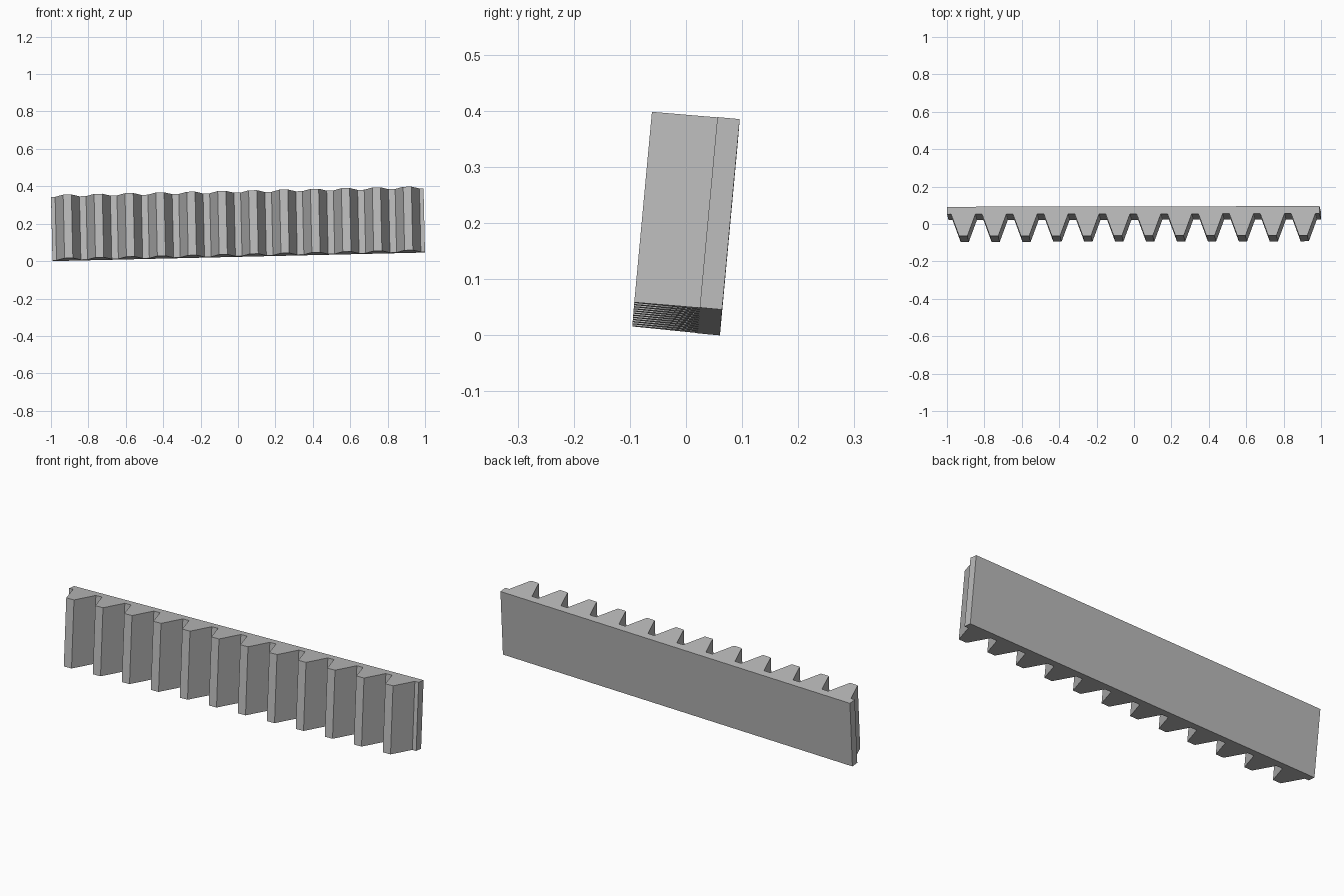
import bpy, bmesh, math
from mathutils import Matrix, Vector, Euler

cube = bpy.data.objects.get("Cube")
if cube:
    bpy.data.objects.remove(cube, do_unlink=True)

TEETH, PITCH, HALF_LEN = 12, 0.1653, 0.996
HEIGHT, DEPTH, TOOTH = 0.341, 0.157, 0.117
TIP_HALF, ROOT_HALF = 0.022, 0.065

# Plain grey metal
steel = bpy.data.materials.new("steel grey")
steel.use_nodes = True
grey = (0.5, 0.5, 0.5, 1)
steel.diffuse_color = grey
steel.node_tree.nodes["Principled BSDF"].inputs["Base Color"].default_value = grey

# Rack outline: flat back, trapezoid teeth pointing forward
root_y, tip_y = TOOTH - DEPTH / 2, -DEPTH / 2
outline = [(HALF_LEN, DEPTH / 2), (-HALF_LEN, DEPTH / 2), (-HALF_LEN, root_y)]
for i in range(TEETH):
    c = (i - (TEETH - 1) / 2) * PITCH
    outline += [(c - ROOT_HALF, root_y), (c - TIP_HALF, tip_y),
                (c + TIP_HALF, tip_y), (c + ROOT_HALF, root_y)]
outline.append((HALF_LEN, root_y))

# Extrude the outline upward into the gear rack
bm = bmesh.new()
face = bm.faces.new([bm.verts.new((x, -y, 0)) for x, y in outline])
for v in bm.verts:
    v.co.y *= -1
ext = bmesh.ops.extrude_face_region(bm, geom=[face])
top = [g for g in ext["geom"] if isinstance(g, bmesh.types.BMVert)]
bmesh.ops.translate(bm, verts=top, vec=(0, 0, HEIGHT))
bmesh.ops.recalc_face_normals(bm, faces=bm.faces)

# Slight lean and roll, then rest on the ground, centred
tilt = Euler([math.radians(a) for a in (-5.3, -1.32, 0.11)]).to_matrix().to_4x4()
bm.transform(tilt)
low = Vector([min(v.co[k] for v in bm.verts) for k in range(3)])
high = Vector([max(v.co[k] for v in bm.verts) for k in range(3)])
mid = (low + high) / 2
bm.transform(Matrix.Translation((-mid.x, -mid.y, -low.z)))

mesh = bpy.data.meshes.new("gear_rack")
bm.to_mesh(mesh)
bm.free()
mesh.materials.append(steel)
bpy.context.collection.objects.link(bpy.data.objects.new("gear_rack", mesh))
